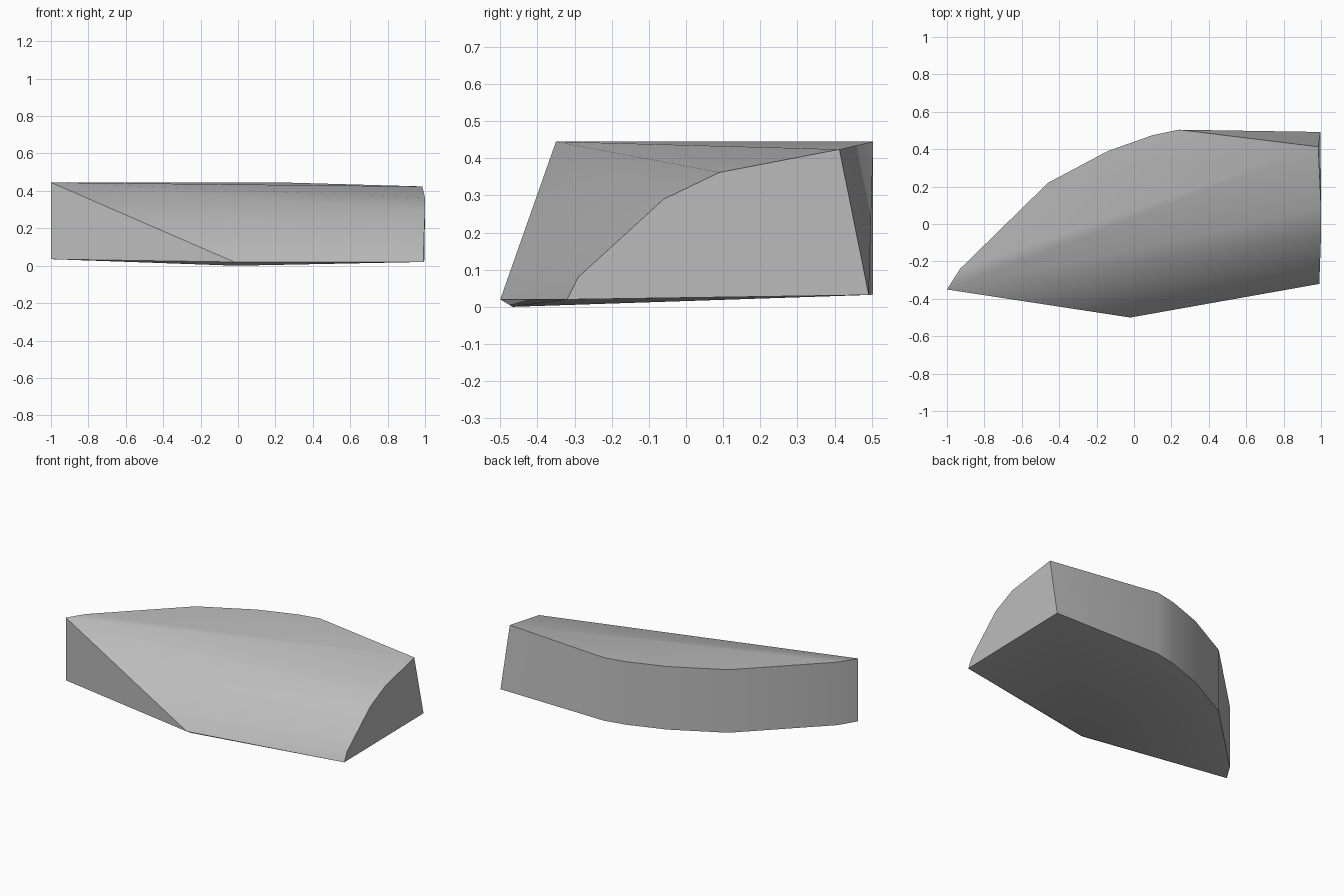
import bpy
import bmesh
import math

old = bpy.data.objects.get("Cube")
if old:
    bpy.data.objects.remove(old, do_unlink=True)

# One plain grey
grey = bpy.data.materials.new("plain_grey")
grey.use_nodes = True
colour = (0.5, 0.5, 0.5, 1)
grey.diffuse_color = colour
grey.node_tree.nodes["Principled BSDF"].inputs["Base Color"].default_value = colour

bm = bmesh.new()


def vert(*co):
    return bm.verts.new(co)


# Pointed end, front foot and lowest point of the base
apex = vert(-1, -0.35, 0.445)
apex_foot = vert(-1, -0.35, 0.035)
front_foot = vert(-0.02, -0.5, 0.02)
keel = vert(-0.01, -0.467, 0)

# Curved profile of the broad end, from the front foot to the back corner
end = [vert(*p) for p in [
    (0.992, -0.32, 0.02), (0.992, -0.29, 0.08), (1, -0.06, 0.29),
    (1, 0.09, 0.362), (0.985, 0.413, 0.424)]]
end_foot = vert(0.997, 0.492, 0.032)

# Curved back wall, from the pointed end to the broad end
outline = [(-0.93, -0.24), (-0.46, 0.22), (-0.14, 0.39), (0.1, 0.475), (0.24, 0.504)]
back_top = [apex] + [vert(x, y, 0.445) for x, y in outline] + [end[-1]]
back_foot = [apex_foot] + [vert(x, y, 0.033) for x, y in outline] + [end_foot]
for i in range(len(back_top) - 1):
    bm.faces.new((back_top[i], back_top[i + 1], back_foot[i + 1], back_foot[i]))

# Top: flat deck and the curved slope fanning out of the pointed end
bm.faces.new(back_top)
for a, b in zip(end[1:], end[2:]):
    bm.faces.new((apex, a, b))
bm.faces.new((apex, front_foot, end[1]))
bm.faces.new((front_foot, end[0], end[1]))

# Front wall and broad end
bm.faces.new((apex, apex_foot, front_foot))
bm.faces.new(end + [end_foot])

# Shallow base
rim = [front_foot] + back_foot + [end[0]]
for i, a in enumerate(rim):
    bm.faces.new((keel, a, rim[(i + 1) % len(rim)]))

bmesh.ops.recalc_face_normals(bm, faces=bm.faces)
mesh = bpy.data.meshes.new("wedge_block")
bm.to_mesh(mesh)
bm.free()
mesh.materials.append(grey)
block = bpy.data.objects.new("wedge_block", mesh)
bpy.context.collection.objects.link(block)
bpy.context.view_layer.objects.active = block
block.select_set(True)
bpy.ops.object.shade_smooth_by_angle(angle=math.radians(35))
